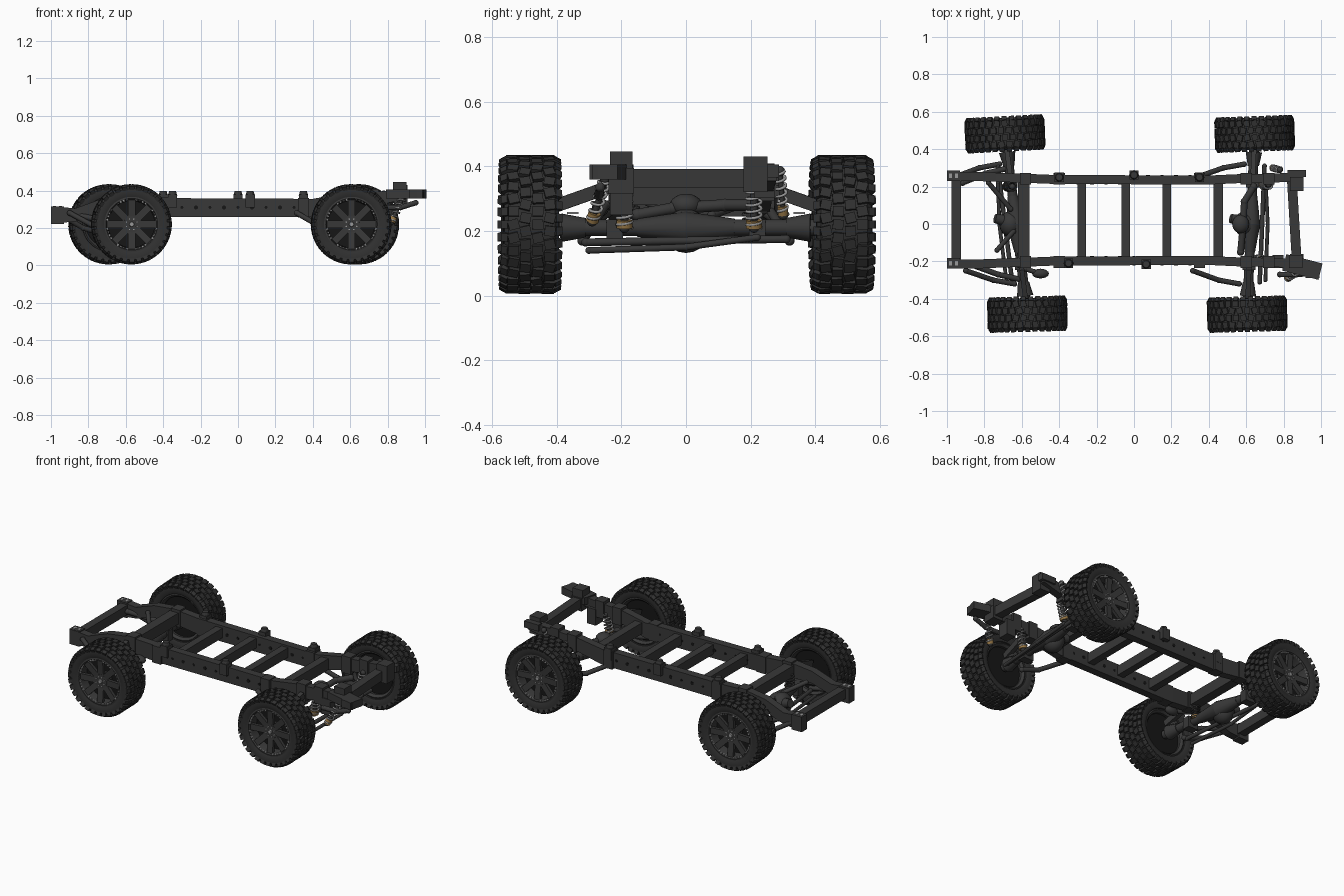
import bpy, bmesh, random
from math import pi, sin, cos, radians
from mathutils import Matrix, Vector

if "Cube" in bpy.data.objects:
    bpy.data.objects.remove(bpy.data.objects["Cube"])
random.seed(4)


def material(name, r, g, b):
    m = bpy.data.materials.new(name)
    m.use_nodes = True
    m.diffuse_color = (r, g, b, 1)
    m.node_tree.nodes["Principled BSDF"].inputs["Base Color"].default_value = (r, g, b, 1)
    return m


STEEL = material("charcoal steel", .04, .04, .04)
RUBBER = material("tyre rubber", .03, .03, .03)
BLACK = material("black recess", .008, .008, .008)
SILVER = material("brushed silver", .32, .32, .32)
GOLD = material("dull gold", .3, .18, .06)


def finish(name, bm, mat, smooth=True, matrix=None):
    bmesh.ops.recalc_face_normals(bm, faces=bm.faces)
    me = bpy.data.meshes.new(name)
    bm.to_mesh(me)
    bm.free()
    me.materials.append(mat)
    ob = bpy.data.objects.new(name, me)
    bpy.context.collection.objects.link(ob)
    if matrix:
        ob.matrix_world = matrix
    if smooth:
        bpy.ops.object.select_all(action='DESELECT')
        ob.select_set(True)
        bpy.context.view_layer.objects.active = ob
        bpy.ops.object.shade_smooth_by_angle(angle=radians(35))
    return ob


def box(bm, loc, size, rot=None):
    m = Matrix.Translation(loc) @ (rot or Matrix()) @ Matrix.Diagonal((*size, 1))
    bmesh.ops.create_cube(bm, size=1, matrix=m)


def between(p, q):
    p, q = Vector(p), Vector(q)
    return Matrix.Translation((p + q) / 2) @ (q - p).to_track_quat('Z', 'Y').to_matrix().to_4x4(), (q - p).length


def rod(bm, p, q, r, r2=None, sides=12):
    m, length = between(p, q)
    bmesh.ops.create_cone(bm, cap_ends=True, segments=sides, radius1=r, radius2=r2 or r, depth=length, matrix=m)


def ball(bm, loc, size):
    bmesh.ops.create_uvsphere(bm, u_segments=16, v_segments=10, radius=1,
                              matrix=Matrix.Translation(loc) @ Matrix.Diagonal((*size, 1)))


def pipe(bm, points, r):
    for p, q in zip(points, points[1:]):
        rod(bm, p, q, r)
    for p in points:
        ball(bm, p, (r * 1.1,) * 3)


def loft(bm, rings, loop=False):
    vs = [[bm.verts.new(c) for c in ring] for ring in rings]
    pairs = list(zip(vs, vs[1:])) + ([(vs[-1], vs[0])] if loop else [])
    for a, b in pairs:
        for i in range(len(a)):
            j = (i + 1) % len(a)
            bm.faces.new((a[i], a[j], b[j], b[i]))
    if not loop:
        bm.faces.new(vs[0])
        bm.faces.new(vs[-1])


def lathe(bm, profile, n=48):
    loft(bm, [[(r * cos(i * 2 * pi / n), y, r * sin(i * 2 * pi / n)) for i in range(n)]
              for r, y in profile], loop=True)


def turn(a):
    return Matrix.Rotation(a, 4, 'Y')


def wheel(name, x, side, yaw):
    m = Matrix.Translation((x, side * .482, .22)) @ Matrix.Rotation(radians(yaw) + (pi if side > 0 else 0), 4, 'Z')
    # tyre carcass with tread blocks and shoulder lugs
    bm = bmesh.new()
    half = [(.142, .06), (.147, .078), (.168, .086), (.19, .084), (.203, .072)]
    lathe(bm, [(r, -y) for r, y in half] + [(r, y) for r, y in reversed(half)])
    n = 32
    for i in range(n):
        for k, y in enumerate((-.056, -.019, .019, .056)):
            a = (i + k % 2 / 2) * 2 * pi / n
            box(bm, turn(a) @ Vector((0, y, .206)), (.031, .033, .016),
                turn(a) @ Matrix.Rotation(random.uniform(-.3, .3), 4, 'Z'))
        for s in (-1, 1):
            a = (i + (s > 0) / 2) * 2 * pi / n
            box(bm, turn(a) @ Vector((0, s * .08, .197)), (.026, .022, .022),
                turn(a) @ Matrix.Rotation(-s * .5, 4, 'X'))
    finish(name + "_tyre", bm, RUBBER, True, m)
    # rim barrel, spokes and hub
    bm = bmesh.new()
    lathe(bm, [(.147, -.078), (.138, -.08), (.128, -.06), (.125, .06), (.138, .074), (.147, .07)])
    for i in range(8):
        a = i * pi / 4
        p, q = turn(a) @ Vector((0, -.052, .03)), turn(a) @ Vector((0, -.064, .132))
        mid, length = between(p, q)
        box(bm, mid.translation, (.038, .02, length), turn(a) @ Matrix.Rotation(.1, 4, 'X'))
    rod(bm, (0, -.065, 0), (0, .03, 0), .043, .05, 24)
    finish(name + "_rim", bm, STEEL, True, m)
    # dark brake drum behind the spokes
    bm = bmesh.new()
    rod(bm, (0, -.015, 0), (0, .045, 0), .126, None, 32)
    finish(name + "_brake_drum", bm, BLACK, True, m)
    # bright arcs at the spoke tips, lug nuts and hub cap
    bm = bmesh.new()
    for i in range(48):
        if i % 6 not in (0, 5):
            a = (i + .5) * pi / 24
            box(bm, turn(a) @ Vector((0, -.076, .132)), (.011, .006, random.uniform(.004, .011)), turn(a))
    for i in range(8):
        a = (i + .5) * pi / 4
        rod(bm, turn(a) @ Vector((0, -.06, .03)), turn(a) @ Vector((0, -.07, .03)), .004, None, 6)
    rod(bm, (0, -.06, 0), (0, -.074, 0), .015, .012, 8)
    finish(name + "_rim_trim", bm, SILVER, False, m)


for name, x, side, yaw in (("front_right", .605, -1, 1.5), ("front_left", .645, 1, 2),
                           ("rear_right", -.57, -1, 1.5), ("rear_left", -.69, 1, 3)):
    wheel(name + "_wheel", x, side, yaw)

# ladder frame rails: x, distance from middle, z, height
MID = .02
PATH = [(-.98, .235, .27, .09), (-.87, .235, .27, .07), (-.74, .23, .315, .075), (-.6, .225, .325, .09),
        (-.42, .218, .31, .1), (.4, .215, .308, .096), (.55, .222, .34, .085), (.76, .226, .36, .07), (.9, .235, .38, .05)]
for s, label in ((-1, "right"), (1, "left")):
    bm = bmesh.new()
    loft(bm, [[(x, MID + s * d + j, z + k * h / 2) for j, k in ((-.024, -1), (.024, -1), (.024, 1), (-.024, 1))]
              for x, d, z, h in PATH])
    # joint sleeves along the rail
    for x, z in ((-.58, .325), (-.4, .31), (.35, .308), (.6, .345), (.72, .355)):
        box(bm, (x, MID + s * .222, z), (.06, .064, .106))
    finish(label + "_frame_rail", bm, STEEL, False)
    # punched holes on both rail faces
    bm = bmesh.new()
    for i in range(9):
        x = -.3 + i * .075
        y = MID + s * .2165
        rod(bm, (x, y - .026, .31), (x, y + .026, .31), .008 + .003 * (i % 2), None, 10)
    finish(label + "_rail_holes", bm, BLACK)

# cross members
bm = bmesh.new()
for x, w, z, h in ((-.95, .05, .275, .06), (-.59, .06, .325, .07), (-.28, .046, .315, .06),
                   (-.045, .046, .315, .06), (.175, .046, .315, .06), (.45, .05, .315, .07)):
    box(bm, (x, MID, z), (w, .43, h))
box(bm, (.857, MID, .362), (.052, .44, .058), Matrix.Rotation(.06, 4, 'Z'))
finish("cross_members", bm, STEEL, False)

# body mounts standing on the rails
bm = bmesh.new()
for x, y in ((-.35, -.21), (.065, -.215), (-.4, .25), (0, .262), (.35, .25)):
    box(bm, (x, y, .345), (.05, .05, .07))
    rod(bm, (x, y, .37), (x, y, .398), .026, .018)
finish("body_mounts", bm, STEEL, False)

# end brackets
bm = bmesh.new()
for y in (-.21, .258):
    box(bm, (-.965, y, .268), (.07, .055, .094))
box(bm, (.9, -.23, .382), (.2, .09, .046), Matrix.Rotation(-.25, 4, 'Z'))
box(bm, (.955, -.26, .382), (.075, .06, .046))
box(bm, (.865, -.2, .42), (.07, .07, .05))
box(bm, (.87, -.2, .355), (.07, .08, .08))
box(bm, (.87, .215, .375), (.07, .075, .11))
box(bm, (.87, .27, .385), (.1, .035, .04))
pipe(bm, [(.78, -.27, .31), (.87, -.27, .31), (.95, -.265, .335)], .014)
finish("end_brackets", bm, STEEL, False)
bm = bmesh.new()
for y in (-.21, .258):
    for k in (-1, 1):
        box(bm, (-.965 + k * .016, y, .314), (.014, .024, .005))
finish("bracket_slots", bm, SILVER, False)


def coil(name, p, q, r, mat):
    # coil spring around a damper
    m, length = between(p, q)
    cu = bpy.data.curves.new(name, 'CURVE')
    cu.dimensions = '3D'
    cu.bevel_depth = .005
    cu.bevel_resolution = 1
    sp = cu.splines.new('POLY')
    n = 72
    sp.points.add(n)
    for i, pt in enumerate(sp.points):
        a = i * 2 * pi / 12
        pt.co = (r * cos(a), r * sin(a), length * (i / n - .5), 1)
    cu.materials.append(mat)
    ob = bpy.data.objects.new(name, cu)
    bpy.context.collection.objects.link(ob)
    ob.matrix_world = m
    bm = bmesh.new()
    rod(bm, p, q, r * .55)
    ball(bm, p, (.016,) * 3)
    ball(bm, q, (.016,) * 3)
    finish(name + "_damper", bm, STEEL)
    bm = bmesh.new()
    p, q = Vector(p), Vector(q)
    rod(bm, p, p.lerp(q, .2), r * 1.1)
    finish(name + "_seat", bm, GOLD)


coil("front_left_spring", (.69, .21, .21), (.72, .21, .33), .023, SILVER)
coil("front_left_shock", (.74, .3, .25), (.78, .29, .385), .015, SILVER)
coil("front_right_shock", (.82, -.29, .23), (.88, -.25, .36), .018, SILVER)
coil("front_right_spring", (.66, -.19, .21), (.68, -.19, .33), .023, SILVER)
coil("rear_left_spring", (-.68, .2, .21), (-.65, .2, .31), .023, STEEL)
coil("rear_right_spring", (-.6, -.17, .21), (-.6, -.17, .31), .023, STEEL)

# axles, each with a differential, knuckles, struts and steering or control links
for name, xl, xr, d in (("front", .645, .605, 1), ("rear", -.69, -.57, -1)):
    def at(y, dx=0, z=.21):
        t = (y + .48) / .96
        return (xr + (xl - xr) * t + dx, y, z)
    bm = bmesh.new()
    rod(bm, at(-.42), at(.42), .026)
    ball(bm, at(0, -.03, .2), (.06, .07, .068))
    rod(bm, at(-.15), at(0), .028, .05)
    rod(bm, at(0), at(.15), .05, .028)
    rod(bm, at(.01, -.03, .21), at(.03, -.11, .235), .035, .024)
    for s in (-1, 1):
        rod(bm, at(s * .31), at(s * .385), .03, .044)
        box(bm, at(s * .22, 0, .2), (.07, .05, .07))
        mid, length = between(at(s * .24, 0, .335), at(s * .41, 0, .275))
        box(bm, mid.translation, (.04, .026, length), mid.to_quaternion().to_matrix().to_4x4()
            @ Matrix.Rotation(pi / 2, 4, 'Z'))
    finish(name + "_axle", bm, STEEL)
    bm = bmesh.new()
    pipe(bm, [at(-.31, d * .06, .165), at(.31, d * .06, .175)], .012)
    pipe(bm, [at(-.3, d * .09, .14), at(0, d * .09, .15), at(.22, d * .07, .18)], .01)
    for s in (-1, 1):
        pipe(bm, [at(s * .32, -.05, .17), at(s * .3, -.16, .2), at(s * .25, -.3, .28)], .014)
        if d < 0:
            pipe(bm, [at(s * .3, 0, .21), at(s * .27, -.13, .24), at(s * .22, -.26, .27)], .015)
            pipe(bm, [at(.04 + s * .18, -.12, .3), at(.02 + s * .06, -.02, .25)], .013)
    finish(name + "_links", bm, STEEL)
    bm = bmesh.new()
    for s in (-1, 1):
        box(bm, at(s * .35, 0, .256), (.022, .035, .006))
    finish(name + "_axle_plates", bm, SILVER, False)

# steering gear, upper gearbox and silencer
bm = bmesh.new()
ball(bm, (.57, 0, .28), (.045, .05, .035))
pipe(bm, [(.57, -.15, .25), (.58, -.04, .27), (.59, .12, .28), (.64, .2, .28)], .018)
box(bm, (.77, -.2, .3), (.06, .07, .1))
finish("steering_gear", bm, STEEL)
bm = bmesh.new()
ball(bm, (-.5, -.265, .27), (.045, .026, .026))
pipe(bm, [(-.5, -.265, .27), (-.58, -.24, .28), (-.66, -.2, .29)], .013)
finish("silencer", bm, STEEL)
